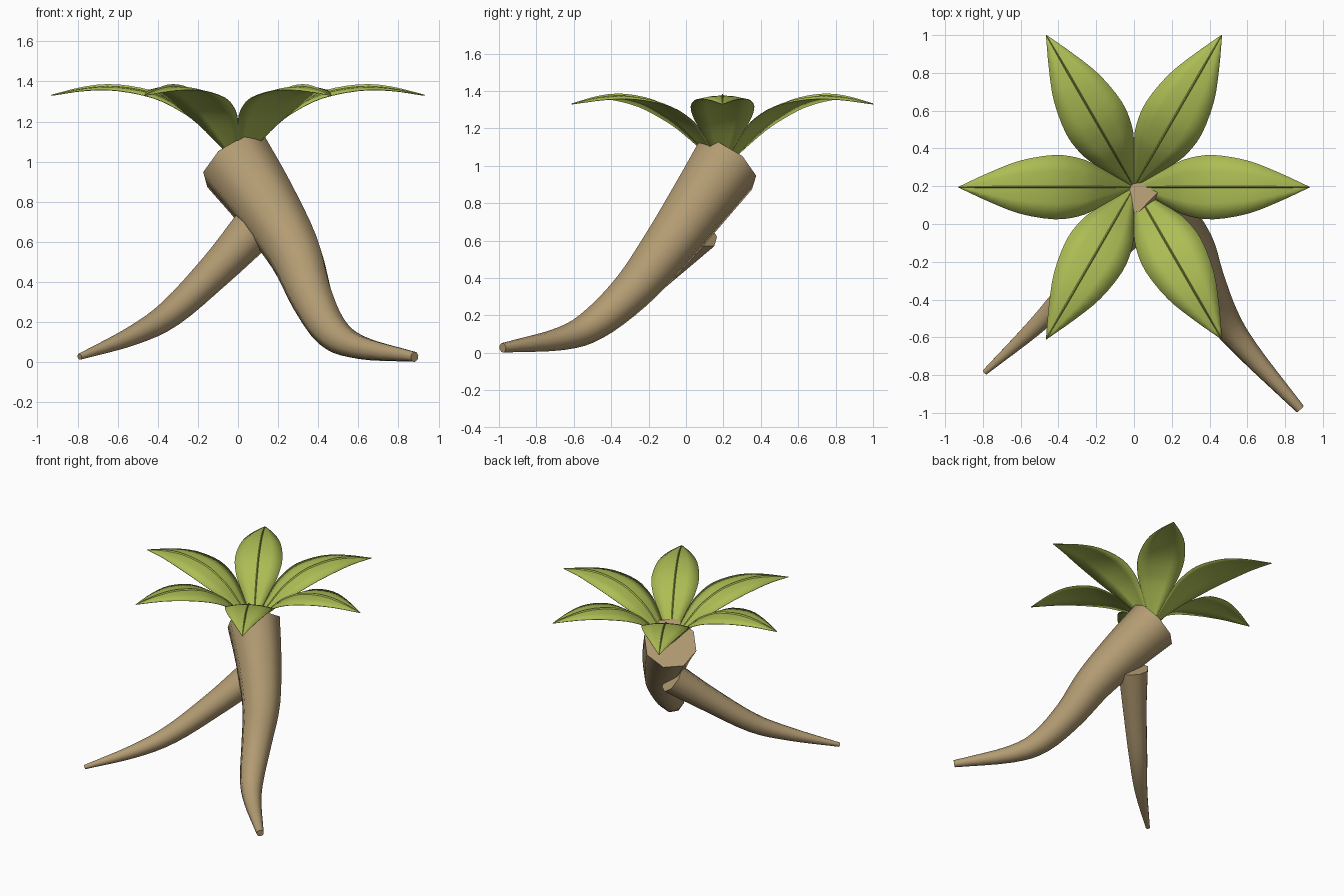
import bpy, bmesh, math
from mathutils import Vector, Matrix

if "Cube" in bpy.data.objects:
    bpy.data.objects.remove(bpy.data.objects["Cube"])


def material(name, rgb):
    m = bpy.data.materials.new(name)
    m.diffuse_color = (*rgb, 1)
    m.use_nodes = True
    m.node_tree.nodes["Principled BSDF"].inputs["Base Color"].default_value = m.diffuse_color
    return m


BARK = material("tan bark", (0.45, 0.33, 0.17))
LEAF = material("leaf green", (0.42, 0.51, 0.09))


def spline(points, steps):
    """Catmull-Rom samples through tuples of any length."""
    pts = [Vector(p) for p in points]
    pts = [2 * pts[0] - pts[1]] + pts + [2 * pts[-1] - pts[-2]]
    out = []
    for i in range(1, len(pts) - 2):
        a, b, c, d = pts[i - 1:i + 3]
        for s in range(steps):
            t = s / steps
            out.append(0.5 * (2 * b + (c - a) * t + (2 * a - 5 * b + 4 * c - d) * t * t
                              + (3 * b - a - 3 * c + d) * t ** 3))
    out.append(pts[-2])
    return out


def finish(name, bm, mat, angle):
    bmesh.ops.recalc_face_normals(bm, faces=bm.faces)
    me = bpy.data.meshes.new(name)
    bm.to_mesh(me)
    bm.free()
    me.materials.append(mat)
    ob = bpy.data.objects.new(name, me)
    bpy.context.collection.objects.link(ob)
    bpy.ops.object.select_all(action='DESELECT')
    ob.select_set(True)
    bpy.context.view_layer.objects.active = ob
    bpy.ops.object.shade_smooth_by_angle(angle=math.radians(angle))
    return ob


def bridge(bm, rows, closed):
    for r0, r1 in zip(rows, rows[1:]):
        n = len(r0)
        for j in range(n if closed else n - 1):
            k = (j + 1) % n
            bm.faces.new((r0[j], r0[k], r1[k], r1[j]))


def tapered_limb(name, path, sides):
    """Sweep a polygon along (x, y, z, radius) points, with flat caps."""
    samples = spline(path, 4)
    centers = [s.to_3d() for s in samples]
    bm = bmesh.new()
    rows = []
    side = Vector((0, 0, 1))
    for i, (c, s) in enumerate(zip(centers, samples)):
        tangent = (centers[min(i + 1, len(centers) - 1)] - centers[max(i - 1, 0)]).normalized()
        side = (side - tangent * side.dot(tangent)).normalized()
        other = tangent.cross(side)
        ring = []
        for k in range(sides):
            a = 2 * math.pi * (k + 0.5) / sides
            ring.append(bm.verts.new(c + (side * math.cos(a) + other * math.sin(a)) * s[3] * 1.04))
        rows.append(ring)
    bridge(bm, rows, True)
    bm.faces.new(rows[0])
    bm.faces.new(rows[-1])
    return finish(name, bm, BARK, 55)


# Leaning trunk, from the crown down to the curled foot
tapered_limb("main_trunk", [
    (-0.01, 0.21, 1.0, 0.187), (0.13, 0.07, 0.80, 0.163), (0.28, -0.11, 0.55, 0.135),
    (0.365, -0.29, 0.33, 0.108), (0.465, -0.49, 0.155, 0.085),
    (0.60, -0.67, 0.075, 0.06), (0.88, -0.98, 0.027, 0.025)], 8)

# Thinner second stem, set into the back of the trunk
tapered_limb("side_stem", [
    (0.07, 0.075, 0.655, 0.11), (-0.11, -0.12, 0.46, 0.087), (-0.335, -0.35, 0.245, 0.067),
    (-0.53, -0.55, 0.13, 0.046), (-0.79, -0.785, 0.027, 0.015)], 8)

# Leaf stations: distance out, height, half width
STATIONS = spline([
    (0.0, 0.98, 0.001), (0.08, 1.075, 0.046), (0.2, 1.205, 0.115), (0.29, 1.275, 0.153),
    (0.42, 1.34, 0.17), (0.6, 1.373, 0.141), (0.76, 1.365, 0.08), (0.93, 1.33, 0.001)], 3)
CENTER = Vector((0, 0.195, 0))

for n in range(6):
    spin = Matrix.Translation(CENTER) @ Matrix.Rotation(n * math.pi / 3, 4, 'Z')

    # Blade, drooping slightly from the midrib to each edge
    bm = bmesh.new()
    rows = []
    for r, z, w in STATIONS:
        rows.append([bm.verts.new(spin @ Vector((r, u * w, z - 0.14 * w * u * u)))
                     for u in (-1, -0.5, 0, 0.5, 1)])
    bridge(bm, rows, False)
    blade = finish(f"leaf_{n + 1}", bm, LEAF, 40)
    thick = blade.modifiers.new("thickness", 'SOLIDIFY')
    thick.thickness = 0.004
    thick.offset = 0

    # Narrow raised midrib along the blade
    bm = bmesh.new()
    rows = []
    for r, z, w in STATIONS:
        h = 0.004 + 0.008 * min(1, w / 0.1)
        half = 0.003 + 0.004 * min(1, w / 0.1)
        rows.append([bm.verts.new(spin @ Vector((r, y, z + dz)))
                     for y, dz in ((-half, -0.001), (0, h), (half, -0.001))])
    bridge(bm, rows, True)
    bm.faces.new(rows[0])
    bm.faces.new(rows[-1])
    finish(f"midrib_{n + 1}", bm, LEAF, 30)
